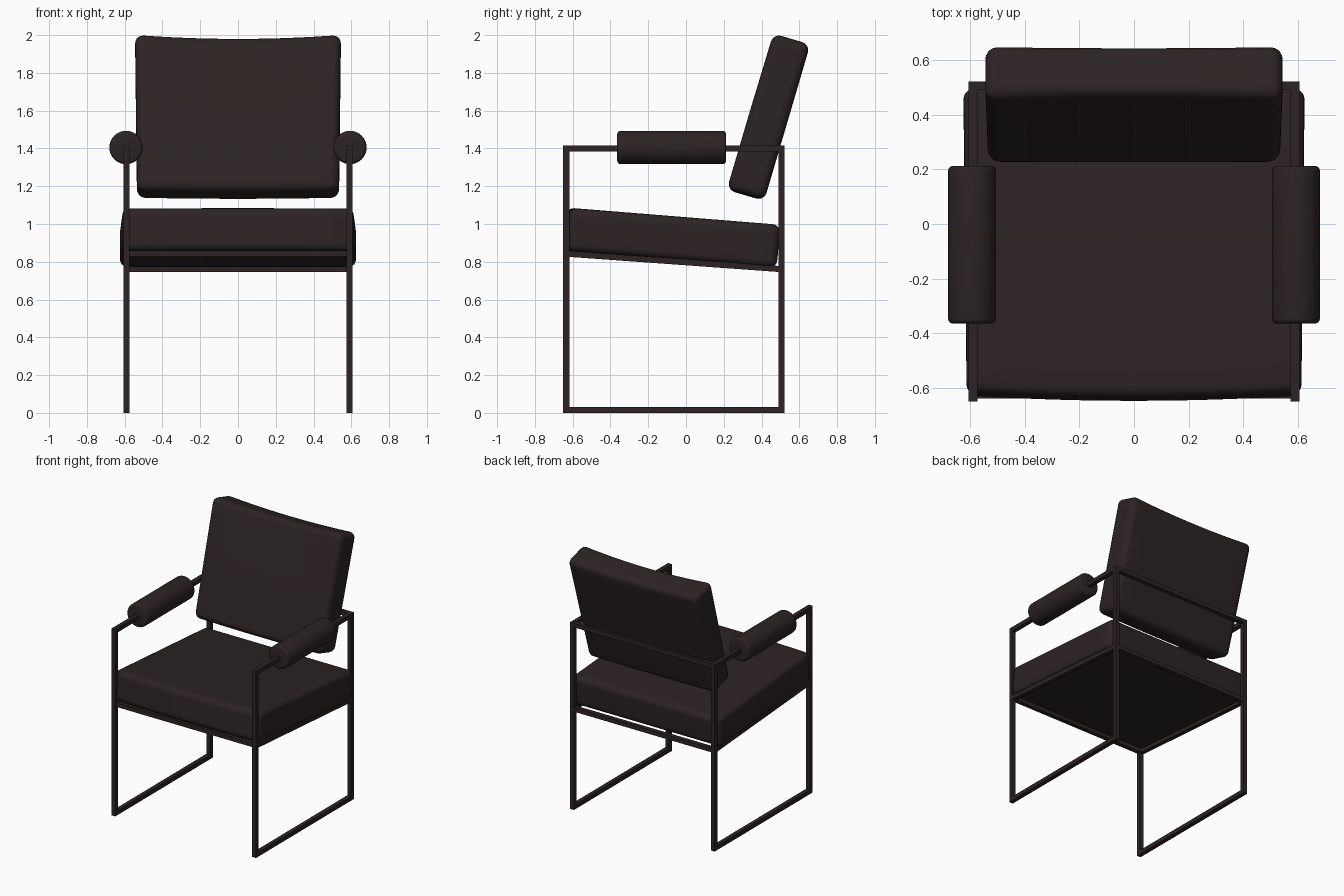
import bpy, bmesh, math
from mathutils import Matrix, Vector

if "Cube" in bpy.data.objects:
    bpy.data.objects.remove(bpy.data.objects["Cube"])

mat = bpy.data.materials.new("dark brown")
mat.diffuse_color = (0.026, 0.017, 0.017, 1)
mat.use_nodes = True
mat.node_tree.nodes["Principled BSDF"].inputs["Base Color"].default_value = mat.diffuse_color


def finish(bm, name, smooth=False):
    bmesh.ops.recalc_face_normals(bm, faces=bm.faces)
    me = bpy.data.meshes.new(name)
    bm.to_mesh(me)
    bm.free()
    me.materials.append(mat)
    ob = bpy.data.objects.new(name, me)
    bpy.context.collection.objects.link(ob)
    if smooth:
        bpy.ops.object.select_all(action='DESELECT')
        ob.select_set(True)
        bpy.context.view_layer.objects.active = ob
        bpy.ops.object.shade_smooth_by_angle(angle=math.radians(40))
    return ob


def bar(name, a, b, w=0.032):
    """Square bar between two points."""
    a, b = Vector(a), Vector(b)
    d = b - a
    bm = bmesh.new()
    bmesh.ops.create_cube(bm, size=1)
    # keep the section aligned with x wherever the bar runs in the yz plane
    z = d.normalized()
    x = Vector((1, 0, 0)) if abs(z.x) < 0.5 else Vector((0, 1, 0))
    y = z.cross(x)
    rot = Matrix((x, y, z)).transposed().to_4x4()
    bm.transform(Matrix.Translation((a + b) / 2) @ rot @ Matrix.Diagonal((w, w, d.length, 1)))
    return finish(bm, name)


def cushion(name, size, loc, tilt, radius, bend):
    """Rounded box, cut into slices, bent by a rule and tilted about x."""
    bm = bmesh.new()
    bmesh.ops.create_cube(bm, size=1)
    bm.transform(Matrix.Diagonal((*size, 1)))
    bmesh.ops.bevel(bm, geom=bm.edges[:], offset=radius, segments=5, profile=0.5, affect='EDGES')
    for axis in range(3):
        n = Vector((0, 0, 0))
        n[axis] = 1
        for i in range(1, 12):
            p = n * (size[axis] - 2.2 * radius) * (i / 12 - 0.5)
            bmesh.ops.bisect_plane(bm, geom=bm.verts[:] + bm.edges[:] + bm.faces[:],
                                   plane_co=p, plane_no=n)
    for v in bm.verts:
        u = [v.co[k] / (size[k] / 2) for k in range(3)]
        v.co += Vector(bend(*u))
    bm.transform(Matrix.Translation(loc) @ Matrix.Rotation(math.radians(tilt), 4, 'X'))
    return finish(bm, name, True)


# side frames, seat rails and arm pads
YF, YB, ZT = -0.634, 0.506, 1.4
for s, side in ((-1, "left"), (1, "right")):
    x = 0.59 * s
    bar(side + "_front_leg", (x, YF, 0), (x, YF, ZT + 0.016))
    bar(side + "_back_leg", (x, YB, 0), (x, YB, ZT + 0.016))
    bar(side + "_floor_bar", (x, YF, 0.016), (x, YB, 0.016))
    bar(side + "_arm_bar", (x, YF, ZT), (x, YB, ZT))
    bar(side + "_seat_rail", (x, YF, 0.843), (x, YB, 0.761))
    bm = bmesh.new()
    bmesh.ops.create_cone(bm, cap_ends=True, segments=40, radius1=0.088, radius2=0.088, depth=0.577)
    rims = [e for e in bm.edges if abs(e.verts[0].co.z - e.verts[1].co.z) < 1e-4]
    bmesh.ops.bevel(bm, geom=rims, offset=0.018, segments=4, profile=0.5, affect='EDGES')
    bm.transform(Matrix.Translation((0.593 * s, -0.076, 1.405)) @ Matrix.Rotation(math.pi / 2, 4, 'X'))
    finish(bm, side + "_arm_pad", True)

# cross bars
bar("front_cross_bar", (-0.59, YF + 0.01, 0.843), (0.59, YF + 0.01, 0.843))
bar("back_cross_bar", (-0.59, YB, 0.761), (0.59, YB, 0.761))
bar("backrest_cross_bar", (-0.59, YB, ZT), (0.59, YB, ZT))

# seat: front bulges a little, slightly wider at the back
cushion("seat", (1.238, 1.115, 0.228), (0, -0.066, 0.927), -4.6, 0.04,
        lambda x, y, z: (0.006 * x * y, -0.02 * (1 - x * x) * max(0, -y) ** 2, 0))

# backrest: top edge dips and the front is gently hollow in the middle
cushion("backrest", (1.08, 0.207, 0.86), (0, 0.438, 1.57), -16.4, 0.045,
        lambda x, y, z: (0.005 * x * z,
                         0.02 * (1 - x * x) * max(0, -y) * max(0, z),
                         -0.018 * (1 - x * x) * max(0, z) ** 2 - 0.006 * (1 - x * x) * max(0, -z) ** 2))
